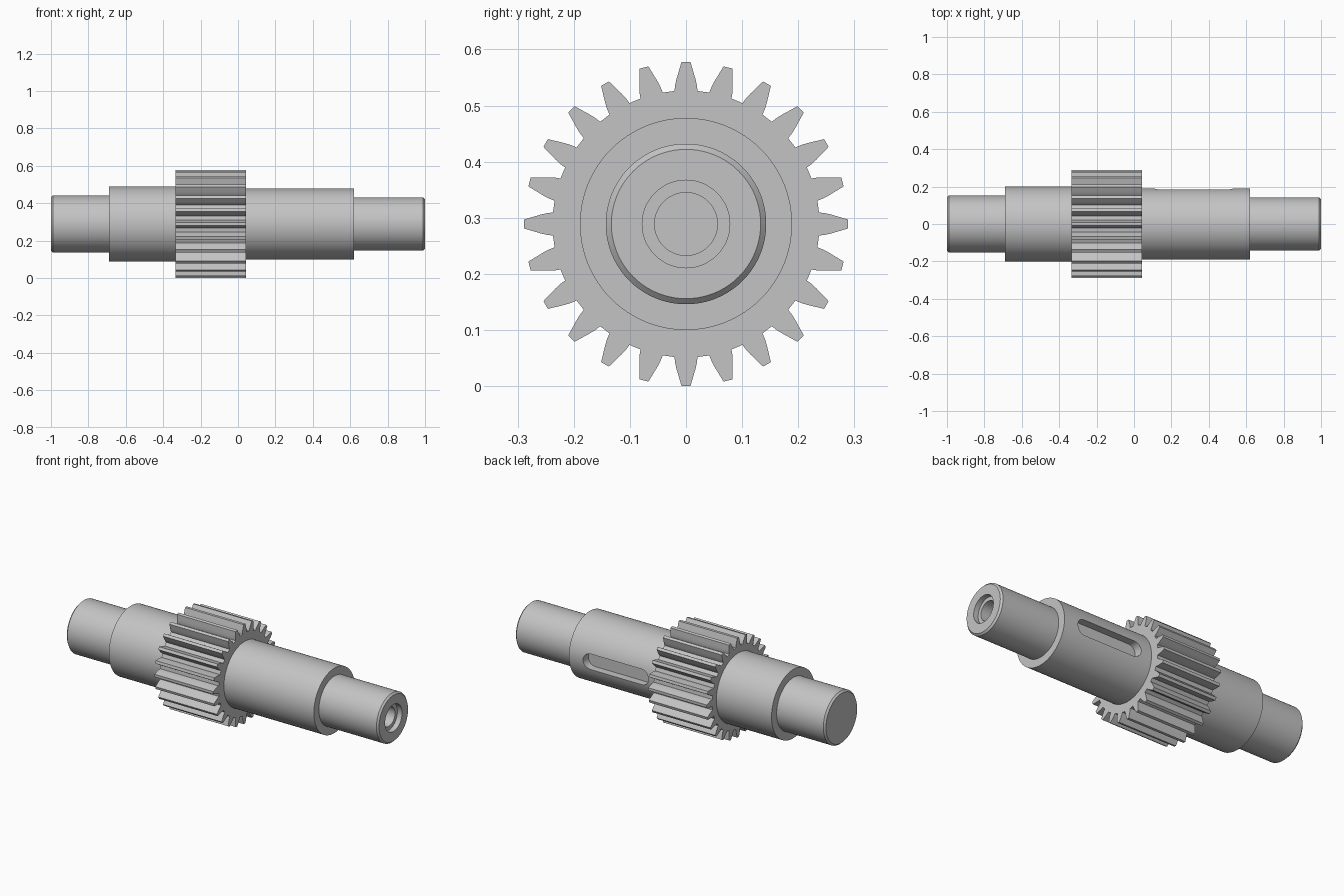
import bpy, bmesh, math
from mathutils import Vector

AXIS_Z = 0.289
SEGMENTS = 128
TEETH = 24

cube = bpy.data.objects.get("Cube")
if cube:
    bpy.data.objects.remove(cube, do_unlink=True)

steel = bpy.data.materials.new("grey steel")
steel.use_nodes = True
colour = (0.55, 0.55, 0.55, 1)
steel.diffuse_color = colour
steel.node_tree.nodes["Principled BSDF"].inputs["Base Color"].default_value = colour


def make_object(name, bm):
    bmesh.ops.recalc_face_normals(bm, faces=bm.faces)
    mesh = bpy.data.meshes.new(name)
    bm.to_mesh(mesh)
    bm.free()
    mesh.materials.append(steel)
    obj = bpy.data.objects.new(name, mesh)
    obj.location.z = AXIS_Z
    bpy.context.collection.objects.link(obj)
    return obj


def smooth(obj, angle):
    bpy.ops.object.select_all(action='DESELECT')
    obj.select_set(True)
    bpy.context.view_layer.objects.active = obj
    bpy.ops.object.shade_smooth_by_angle(angle=math.radians(angle))


def lathe(name, profile):
    """Spin (x, radius) points around the x axis."""
    bm = bmesh.new()
    verts = [bm.verts.new((x, 0, r)) for x, r in profile]
    edges = [bm.edges.new(pair) for pair in zip(verts, verts[1:])]
    bmesh.ops.spin(bm, geom=verts + edges, axis=(1, 0, 0), cent=(0, 0, 0),
                   angle=math.tau, steps=SEGMENTS, use_duplicate=False)
    bmesh.ops.remove_doubles(bm, verts=bm.verts, dist=0.00005)
    return make_object(name, bm)


# Stepped shaft with chamfered ends and a counterbored centre hole
shaft = lathe("stepped_shaft", [
    (-1, 0), (-1, 0.143), (-0.99, 0.153), (-0.69, 0.153),
    (-0.69, 0.2), (-0.15, 0.2), (-0.15, 0.189), (0.62, 0.189),
    (0.62, 0.143), (0.99, 0.143), (1, 0.133),
    (1, 0.078), (0.97, 0.078), (0.97, 0.056), (0.87, 0.056), (0.87, 0)])

# Round-ended keyway cut into the back of the shaft
bm = bmesh.new()
half_width = 0.045
outline = []
for centre, start in ((0.485, -90), (0.155, 90)):
    for i in range(17):
        a = math.radians(start + 180 * i / 16)
        outline.append(bm.verts.new((centre + half_width * math.cos(a), 0.14,
                                     half_width * math.sin(a))))
floor = bm.faces.new(outline)
side = bmesh.ops.extrude_face_region(bm, geom=[floor])
bmesh.ops.translate(bm, vec=(0, 0.1, 0),
                    verts=[v for v in side["geom"] if isinstance(v, bmesh.types.BMVert)])
cutter = make_object("keyway_cutter", bm)
cutter.hide_render = True

cut = shaft.modifiers.new("keyway", 'BOOLEAN')
cut.operation = 'DIFFERENCE'
cut.solver = 'EXACT'
cut.object = cutter
bpy.context.view_layer.objects.active = shaft
shaft.select_set(True)
bpy.ops.object.modifier_apply(modifier=cut.name)
bpy.data.objects.remove(cutter, do_unlink=True)
smooth(shaft, 25)

# Spur gear: curved tooth flanks from root to tip, joined to an inner bore
flank = [(0.0205, 0.237), (0.0195, 0.247), (0.017, 0.258),
         (0.0135, 0.27), (0.008, 0.2888)]
tooth = [(-w, r) for w, r in flank] + [(w, r) for w, r in reversed(flank)]
bm = bmesh.new()
rings = []
for x in (-0.335, 0.042):
    outer, inner = [], []
    for t in range(TEETH):
        a = math.tau * t / TEETH
        for w, r in tooth:
            p = Vector((x, w * math.cos(a) + r * math.sin(a),
                        r * math.cos(a) - w * math.sin(a)))
            outer.append(bm.verts.new(p))
            d = Vector((0, p.y, p.z)).normalized() * 0.185
            inner.append(bm.verts.new((x, d.y, d.z)))
    rings.append((outer, inner))
(outer_a, inner_a), (outer_b, inner_b) = rings
count = len(outer_a)
for i in range(count):
    j = (i + 1) % count
    for one, two in ((outer_a, outer_b), (outer_b, inner_b),
                     (inner_b, inner_a), (inner_a, outer_a)):
        bm.faces.new((one[i], one[j], two[j], two[i]))
gear = make_object("spur_gear", bm)
smooth(gear, 25)
